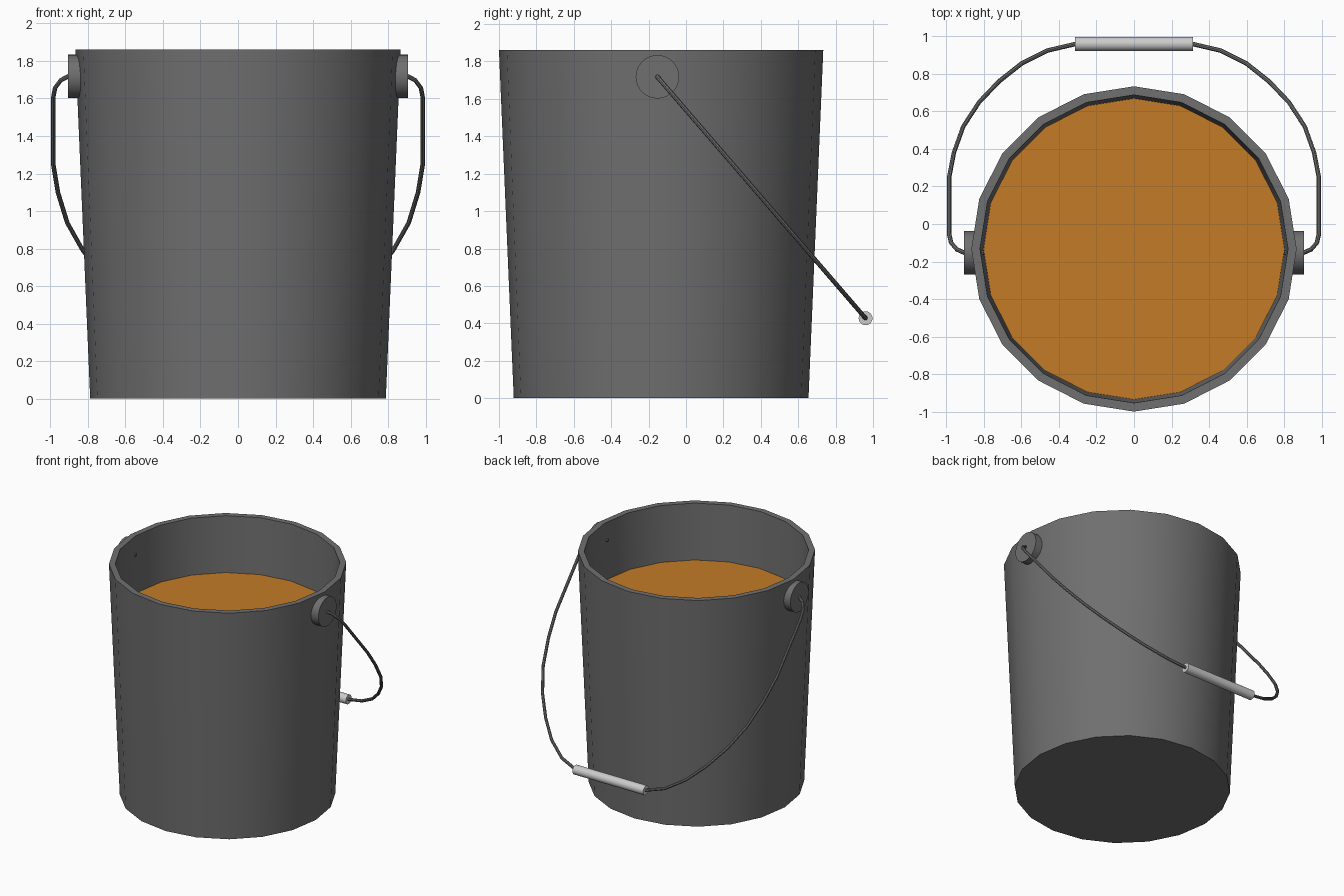
import bpy, bmesh, math
from mathutils import Matrix

if "Cube" in bpy.data.objects:
    bpy.data.objects.remove(bpy.data.objects["Cube"])

CY = -0.133                      # bucket axis
PIVOT_Y, PIVOT_Z = -0.153, 1.718  # handle hinge
GRIP_Y, GRIP_Z = 0.96, 0.427      # grip centre


def material(name, color):
    m = bpy.data.materials.new(name)
    m.diffuse_color = (*color, 1)
    m.use_nodes = True
    m.node_tree.nodes["Principled BSDF"].inputs["Base Color"].default_value = m.diffuse_color
    return m


dark = material("dark_metal", (0.16, 0.16, 0.16))
light = material("light_grip", (0.58, 0.58, 0.58))
orange = material("orange_fill", (0.55, 0.2, 0.02))


def finish(ob, name, mat):
    ob.name = name
    ob.data.materials.append(mat)
    bpy.ops.object.select_all(action='DESELECT')
    ob.select_set(True)
    bpy.context.view_layer.objects.active = ob
    bpy.ops.object.shade_smooth_by_angle(angle=math.radians(30))
    return ob


def x_cylinder(name, x0, x1, y, z, r, sides, mat):
    bpy.ops.mesh.primitive_cylinder_add(
        vertices=sides, radius=r, depth=abs(x1 - x0),
        location=((x0 + x1) / 2, y, z), rotation=(0, math.pi / 2, 0))
    return finish(bpy.context.object, name, mat)


# Bucket: tapered 20-sided shell with floor
def bucket(profile, sides=20):
    bm = bmesh.new()
    rings = []
    for r, z in profile:
        rings.append([bm.verts.new((r * math.cos(a), CY + r * math.sin(a), z))
                      for a in (2 * math.pi * i / sides for i in range(sides))])
    for lo, hi in zip(rings, rings[1:]):
        for i in range(sides):
            j = (i + 1) % sides
            bm.faces.new((lo[i], lo[j], hi[j], hi[i]))
    bm.faces.new(rings[0][::-1])
    bm.faces.new(rings[-1])
    me = bpy.data.meshes.new("bucket")
    bm.to_mesh(me)
    bm.free()
    ob = bpy.data.objects.new("bucket", me)
    bpy.context.collection.objects.link(ob)
    return finish(ob, "bucket", dark)


bucket([(0.788, 0), (0.867, 1.86), (0.821, 1.86), (0.744, 0.046)])

# Liquid surface inside
bpy.ops.mesh.primitive_circle_add(vertices=20, radius=0.803, fill_type='NGON',
                                  location=(0, CY, 1.41))
finish(bpy.context.object, "liquid", orange)

# Hinge lugs
for side, s in (("left", -1), ("right", 1)):
    x_cylinder(side + "_lug", s * 0.835, s * 0.905, PIVOT_Y, PIVOT_Z, 0.116, 32, dark)

# Wire handle: half path in (x, y), mirrored, lying in the slanted hinge plane
half = [(0.80, -0.153), (0.905, -0.153), (0.945, -0.135), (0.975, -0.10),
        (0.985, -0.055), (0.985, 0.25), (0.96, 0.38), (0.91, 0.52),
        (0.825, 0.65), (0.72, 0.76), (0.60, 0.855), (0.46, 0.925), (0.31, 0.96)]
path = half + [(-x, y) for x, y in reversed(half)]
slope = (GRIP_Z - PIVOT_Z) / (GRIP_Y - PIVOT_Y)
cu = bpy.data.curves.new("wire_handle", 'CURVE')
cu.dimensions = '3D'
cu.bevel_depth = 0.012
cu.bevel_resolution = 2
cu.use_fill_caps = True
sp = cu.splines.new('POLY')
sp.points.add(len(path) - 1)
for p, (x, y) in zip(sp.points, path):
    p.co = (x, y, PIVOT_Z + slope * (y - PIVOT_Y), 1)
wire = bpy.data.objects.new("wire_handle", cu)
bpy.context.collection.objects.link(wire)
bpy.context.view_layer.objects.active = wire
bpy.ops.object.select_all(action='DESELECT')
wire.select_set(True)
bpy.ops.object.convert(target='MESH')
finish(bpy.context.object, "wire_handle", dark)

# Hand grip
x_cylinder("grip", -0.315, 0.315, GRIP_Y, GRIP_Z, 0.037, 24, light)
